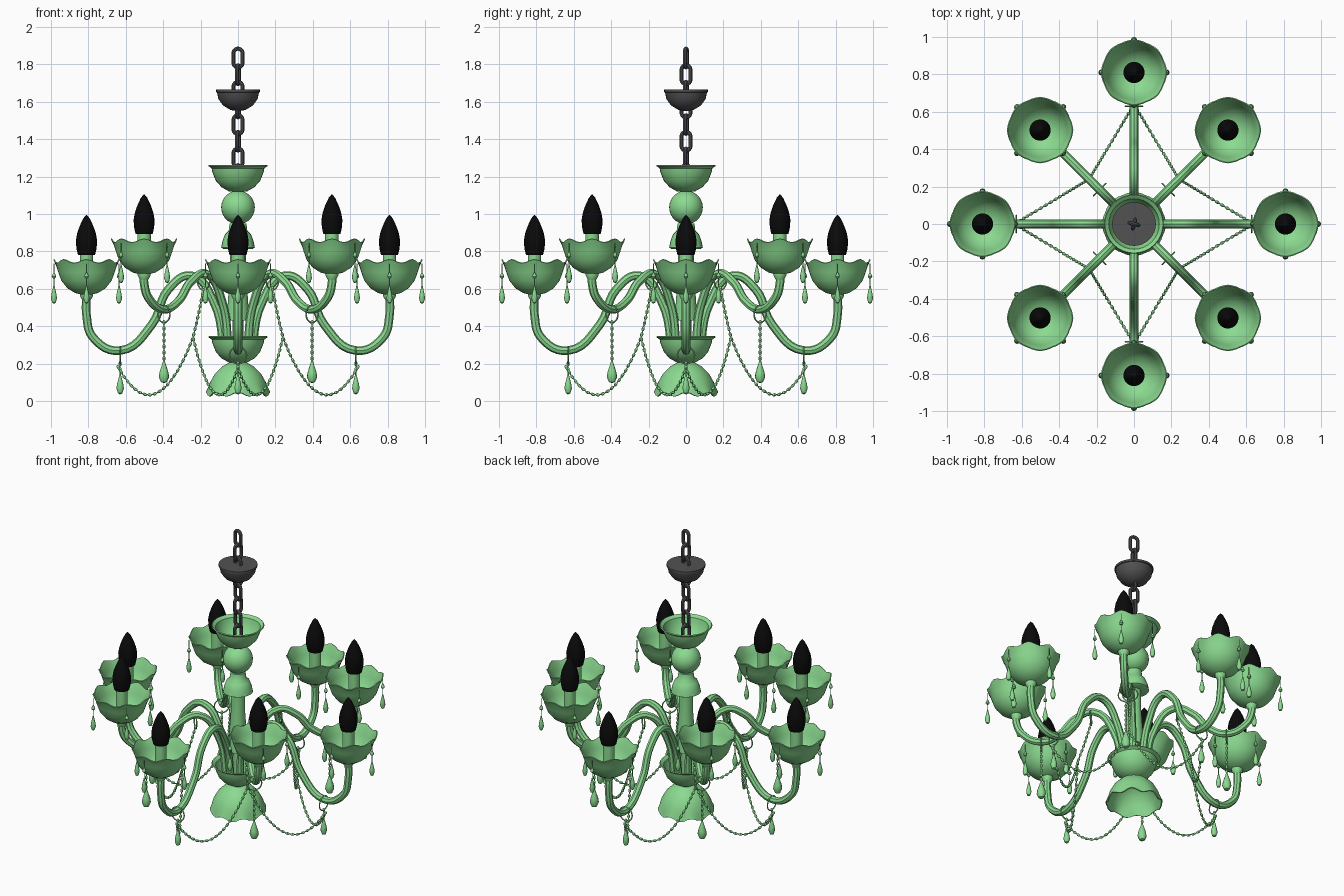
import bpy, bmesh
from math import sin, cos, pi, radians
from mathutils import Vector, Matrix

cube = bpy.data.objects.get("Cube")
if cube:
    bpy.data.objects.remove(cube)


def material(name, color):
    m = bpy.data.materials.new(name)
    m.use_nodes = True
    m.diffuse_color = (*color, 1)
    m.node_tree.nodes["Principled BSDF"].inputs["Base Color"].default_value = (*color, 1)
    return m


GREEN = material("green_glass", (0.26, 0.70, 0.28))
GREY = material("dark_metal", (0.085, 0.085, 0.088))
BLACK = material("black_bulb", (0.003, 0.003, 0.003))


def finish(name, data, mat, thick=0.0):
    ob = bpy.data.objects.new(name, data)
    bpy.context.scene.collection.objects.link(ob)
    data.materials.append(mat)
    if thick:
        mod = ob.modifiers.new("shell", "SOLIDIFY")
        mod.thickness, mod.offset = thick, 0
    bpy.ops.object.select_all(action="DESELECT")
    ob.select_set(True)
    bpy.context.view_layer.objects.active = ob
    bpy.ops.object.convert(target="MESH")
    bpy.ops.object.shade_smooth_by_angle(angle=radians(40))
    return bpy.context.view_layer.objects.active


def from_bmesh(name, bm, mat, thick=0.0):
    bmesh.ops.remove_doubles(bm, verts=bm.verts, dist=1e-5)
    bmesh.ops.recalc_face_normals(bm, faces=bm.faces)
    me = bpy.data.meshes.new(name)
    bm.to_mesh(me)
    bm.free()
    return finish(name, me, mat, thick)


def lathe(name, profile, mat, x=0, z=0, seg=24, thick=0.0, wave=0.0):
    """Revolve (radius, height) points; wave scallops the last point's rim."""
    bm = bmesh.new()
    rings = []
    for i, (r, h) in enumerate(profile):
        w = wave * max(0, 1 - 0.6 * (len(profile) - 1 - i))
        rings.append([])
        for s in range(seg):
            a = 2 * pi * s / seg
            k = w * cos(8 * a)
            rr = r + 0.3 * abs(k) * cos(8 * a)
            rings[-1].append(bm.verts.new((x + rr * cos(a), rr * sin(a), z + h + k)))
    for lo, hi in zip(rings, rings[1:]):
        for s in range(seg):
            t = (s + 1) % seg
            bm.faces.new((lo[s], lo[t], hi[t], hi[s]))
    return from_bmesh(name, bm, mat, thick)


def tube(name, pts, radius, mat, smooth=True, cyclic=False):
    cu = bpy.data.curves.new(name, "CURVE")
    cu.dimensions = "3D"
    cu.bevel_depth, cu.bevel_resolution, cu.resolution_u = radius, 2, 6
    cu.use_fill_caps = True
    sp = cu.splines.new("BEZIER" if smooth else "POLY")
    dest = sp.bezier_points if smooth else sp.points
    dest.add(len(pts) - 1)
    for p, co in zip(dest, pts):
        if smooth:
            p.co = co
            p.handle_left_type = p.handle_right_type = "AUTO"
        else:
            p.co = (*co, 1)
    sp.use_cyclic_u = cyclic
    return finish(name, cu, mat)


def hoop(name, x, z, radius):
    """Wire ring facing outward along the arm."""
    n = 20
    pts = [(x, radius * cos(2 * pi * i / n), z + radius * sin(2 * pi * i / n)) for i in range(n)]
    return tube(name, pts, 0.004, GREEN, False, True)


def strand(name, pts, step=0.032):
    """Elongated beads threaded along a path."""
    bm = bmesh.new()
    pts = [Vector(p) for p in pts]
    left = 0.0
    for a, b in zip(pts, pts[1:]):
        d = b - a
        turn = d.to_track_quat("Z", "Y").to_matrix().to_4x4()
        while left < d.length:
            m = Matrix.Translation(a + d.normalized() * left) @ turn @ Matrix.Diagonal((1, 1, 1.6, 1))
            bmesh.ops.create_uvsphere(bm, u_segments=8, v_segments=6, radius=0.0085, matrix=m)
            left += step
        left -= d.length
    return [from_bmesh(name + "_beads", bm, GREEN), tube(name + "_wire", pts, 0.003, GREEN, False)]


def pendant(name, x, y, z, radius, height):
    """Teardrop hanging with its top at z."""
    drop = [(0, 0), (0.6, 0.06), (1, 0.28), (0.85, 0.5), (0.45, 0.78), (0.15, 1), (0, 1)]
    ob = lathe(name, [(r * radius, (h - 1) * height) for r, h in drop], GREEN, seg=10)
    ob.data.transform(Matrix.Translation((x, y, z)))
    return ob


def spread(parts, start):
    """Place a part group four times round the column."""
    for ob in parts:
        ob.rotation_euler.z = radians(start)
        for k in (1, 2, 3):
            c = ob.copy()
            c.rotation_euler.z = radians(start + 90 * k)
            bpy.context.scene.collection.objects.link(c)


# Hanging chain and ceiling canopy
for i in range(8):
    face = Matrix.Rotation(radians(-15 + 90 * (i % 2)), 3, "Z")
    link = []
    for k in range(20):
        a = 2 * pi * (k + 0.5) / 20
        link.append(face @ Vector((0.025 * cos(a), 0, 0.025 * sin(a) + (0.025 if sin(a) > 0 else -0.025)))
                    + Vector((0, 0, 1.834 - 0.089 * i)))
    tube("chain_link", link, 0.011, GREY, False, True)
lathe("canopy", [(0, 1.55), (0.04, 1.556), (0.08, 1.58), (0.105, 1.615), (0.112, 1.65),
                 (0.117, 1.652), (0.117, 1.665), (0, 1.665)], GREY, seg=32)

# Central column: two matching cups, ball, collar, stem and scalloped bell
cup = [(0, 0), (0.045, 0), (0.085, 0.022), (0.115, 0.055), (0.133, 0.1), (0.138, 0.123), (0.157, 0.137)]
lathe("upper_cup", cup, GREEN, z=1.123, seg=32, thick=0.007)
lathe("lower_cup", cup, GREEN, z=0.208, seg=32, thick=0.007)
lathe("ball", [(0.09 * sin(pi * i / 14), -0.09 * cos(pi * i / 14)) for i in range(15)], GREEN, z=1.035, seg=28)
lathe("collar", [(0, 0.95), (0.045, 0.95), (0.05, 0.91), (0.07, 0.89), (0.083, 0.855),
                 (0.09, 0.82), (0.075, 0.812), (0, 0.812)], GREEN)
lathe("stem", [(0, 0.21), (0.03, 0.21), (0.03, 0.43), (0.062, 0.43), (0.055, 0.52),
               (0.042, 0.7), (0.042, 0.82)], GREEN)
lathe("neck", [(0.03, 1.1), (0.03, 1.14)], GREEN)
lathe("bell", [(0, 0.21), (0.045, 0.203), (0.085, 0.18), (0.12, 0.145), (0.145, 0.1),
               (0.156, 0.065), (0.166, 0.035)], GREEN, seg=48, thick=0.007, wave=0.011)

# Arm shapes as (distance out, height)
low_path = [(0.07, 0.25), (0.13, 0.53), (0.25, 0.67), (0.37, 0.6), (0.46, 0.41),
            (0.63, 0.27), (0.775, 0.34), (0.81, 0.46), (0.81, 0.57)]
high_path = [(0.07, 0.25), (0.12, 0.53), (0.24, 0.68), (0.36, 0.635), (0.45, 0.535),
             (0.56, 0.49), (0.675, 0.55), (0.71, 0.63), (0.71, 0.68)]
dish = [(0.02, 0), (0.06, 0.01), (0.1, 0.035), (0.132, 0.075), (0.148, 0.12), (0.158, 0.15), (0.172, 0.178)]
flame = [(0, 0), (0.046, 0), (0.054, 0.035), (0.057, 0.075), (0.05, 0.115), (0.036, 0.155),
         (0.017, 0.195), (0, 0.215)]

for level, path, start in (("low", low_path, 0), ("high", high_path, 45)):
    x, base = path[-1]
    ring_x, ring_z = path[5]
    parts = [
        tube(level + "_arm", [(r, 0, h) for r, h in path], 0.023, GREEN),
        lathe(level + "_dish", dish, GREEN, x, base, 48, 0.006, 0.01),
        lathe(level + "_arm_collar", [(0.023, -0.03), (0.034, -0.01), (0.034, 0.012), (0, 0.012)], GREEN, x, base),
        lathe(level + "_candle", [(0.036, 0), (0.036, 0.22), (0, 0.22)], GREEN, x, base),
        lathe(level + "_bulb", flame, BLACK, x, base + 0.212, 20),
        hoop(level + "_arm_ring", ring_x, ring_z - 0.025, 0.046)]
    # Drops around the dish
    for k in range(4):
        px, py = x + 0.174 * cos(k * pi / 2), 0.174 * sin(k * pi / 2)
        parts.append(pendant("dish_drop", px, py, base + 0.05, 0.016, 0.1))
        parts.append(pendant("dish_bead", px, py, base + 0.12, 0.012, 0.035))
        parts.append(tube("drop_wire", [(px, py, base + 0.04), (px, py, base + 0.165)], 0.002, GREEN, False))
    # Drop below the arm
    top, radius, height = (0.145, 0.02, 0.11) if level == "low" else (0.215, 0.028, 0.12)
    parts += strand("arm_strand", [(ring_x, 0, ring_z - 0.07), (ring_x, 0, top)])
    parts.append(pendant("arm_drop", ring_x, 0, top, radius, height))
    spread(parts, start)

# Bead swags gathered under the inner rings of the high arms
joint = Vector((0.24, 0.24, 0.34))
for side in (1, -1):
    a, b = Vector((0.64, 0, 0.18)), Vector((joint.x, side * joint.y, joint.z))
    path = [a.lerp(b, t / 14) - Vector((0, 0, 0.88 * (t / 14) * (1 - t / 14))) for t in range(15)]
    spread(strand("swag", path), 0)
spread([hoop("inner_ring", 0.26, 0.64, 0.046)], 45)
spread(strand("inner_strand", [(0.26, 0, 0.6), (0.3, 0, 0.46), (joint.xy.length, 0, joint.z)]), 45)
